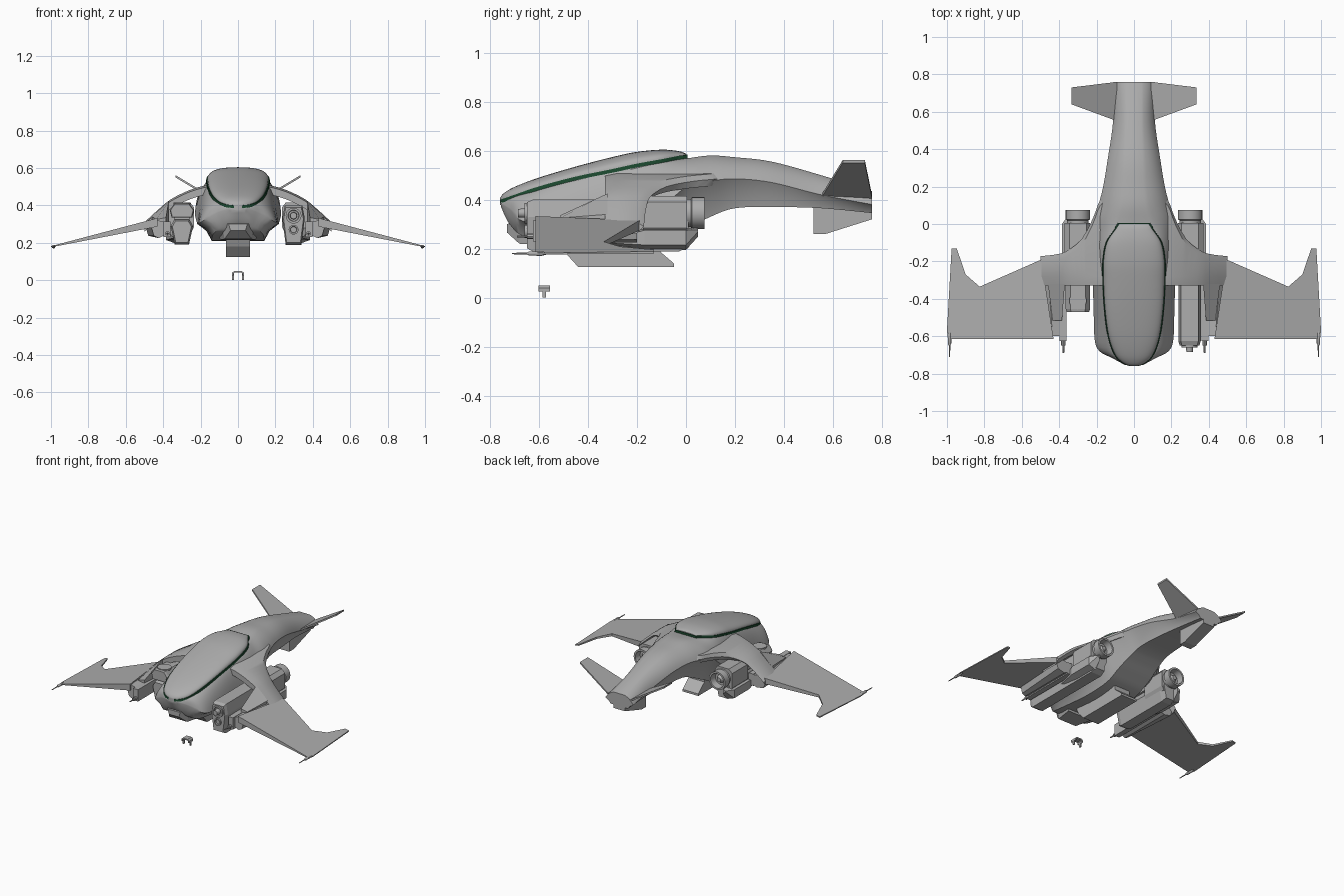
import bpy, bmesh, math

if "Cube" in bpy.data.objects:
    bpy.data.objects.remove(bpy.data.objects["Cube"])


def material(name, rgb):
    m = bpy.data.materials.new(name)
    m.diffuse_color = (*rgb, 1)
    m.use_nodes = True
    m.node_tree.nodes["Principled BSDF"].inputs["Base Color"].default_value = m.diffuse_color
    return m


GREY = material("hull grey", (0.42, 0.42, 0.42))
GREEN = material("dark green trim", (0.012, 0.07, 0.03))


def loft(name, rings, mat=GREY, mirror=False, smooth=0):
    """Skin closed rings of points; smooth = largest angle (degrees) kept soft."""
    bm = bmesh.new()
    vs = [[bm.verts.new(p) for p in r] for r in rings]
    n = len(rings[0])
    for a, b in zip(vs, vs[1:]):
        for i in range(n):
            j = (i + 1) % n
            bm.faces.new((a[i], a[j], b[j], b[i]))
    bm.faces.new(vs[0])
    bm.faces.new(vs[-1])
    bmesh.ops.recalc_face_normals(bm, faces=bm.faces)
    if smooth:
        for f in bm.faces:
            f.smooth = True
        for e in bm.edges:
            e.smooth = e.calc_face_angle(0) < math.radians(smooth)
    me = bpy.data.meshes.new(name)
    bm.to_mesh(me)
    bm.free()
    me.materials.append(mat)
    ob = bpy.data.objects.new(name, me)
    bpy.context.collection.objects.link(ob)
    if mirror:
        ob.modifiers.new("mirror", 'MIRROR')
    return ob


def along_x(name, prof, x0, x1, **k):
    return loft(name, [[(x, y, z) for y, z in prof] for x in (x0, x1)], **k)


def along_y(name, prof, y0, y1, **k):
    return loft(name, [[(x, y, z) for x, z in prof] for y in (y0, y1)], **k)


def box(name, x0, x1, y0, y1, z0, z1, **k):
    return along_y(name, [(x0, z0), (x1, z0), (x1, z1), (x0, z1)], y0, y1, **k)


def turned(name, cx, cz, prof, seg=24, **k):
    """Round part about a y-directed axis from (y, radius) pairs."""
    return loft(name, [[(cx + r * math.cos(i * math.tau / seg), y, cz + r * math.sin(i * math.tau / seg))
                        for i in range(seg)] for y, r in prof], smooth=35, **k)


def spline(rows, n=5):
    """Catmull-Rom resampling of rows of numbers."""
    out = []
    for i in range(len(rows) - 1):
        p = [rows[max(0, min(len(rows) - 1, i + d))] for d in (-1, 0, 1, 2)]
        for s in range(n):
            t = s / n
            out.append([b + .5 * t * (c - a + t * (2 * a - 5 * b + 4 * c - d + t * (3 * (b - c) + d - a)))
                        for a, b, c, d in zip(*p)])
    return out + [list(rows[-1])]


def full(half, y):
    """Mirror a half section (top centre to bottom centre) into a ring."""
    return [(x, y, z) for x, z in half] + [(-x, y, z) for x, z in half[-2:0:-1]]


# Hull: y, deck half width, deck z, edge half width, edge z, belly half width, belly z
hull = [(-.755, .03, .393, .045, .385, .03, .37), (-.72, .09, .403, .11, .36, .08, .30),
        (-.66, .12, .425, .20, .31, .13, .25), (-.5, .145, .472, .215, .30, .14, .225),
        (-.3, .158, .518, .22, .31, .14, .21), (-.12, .145, .553, .23, .36, .13, .23),
        (0, .09, .568, .215, .45, .13, .28), (.1, .06, .58, .19, .475, .12, .33),
        (.2, .05, .573, .165, .485, .11, .365), (.35, .045, .555, .14, .47, .10, .37),
        (.55, .04, .50, .112, .42, .08, .365), (.76, .04, .435, .11, .38, .07, .345)]
rings = []
for y, cw, zt, w, ze, wb, zb in spline(hull):
    half = [(0, zt)]
    cx, cz = cw + (w - cw) * .7, zt - (zt - ze) * .25
    for i in range(9):
        t = i / 8
        half.append(((1 - t) ** 2 * cw + 2 * t * (1 - t) * cx + t * t * w,
                     (1 - t) ** 2 * zt + 2 * t * (1 - t) * cz + t * t * ze))
    half += [(wb + (w - wb) * .35, ze + (zb - ze) * .45), (wb, zb), (0, zb)]
    rings.append(full(half, y))
loft("hull", rings, smooth=40)

# Canopy dome and the green seam around it: y, half width, seam z, top z
canopy = [(-.76, .015, .398, .405), (-.745, .055, .402, .425), (-.70, .10, .418, .452),
          (-.6, .135, .452, .49), (-.45, .155, .492, .535), (-.3, .163, .523, .574),
          (-.2, .163, .545, .595), (-.1, .145, .563, .604), (-.03, .10, .577, .598),
          (0, .08, .582, .587)]
dome, seam = [], []
for y, w, zs, zt in spline(canopy, 4):
    half = [(w * math.sin(a) ** .85, zs + (zt - zs) * max(0, math.cos(a)) ** .85)
            for a in [i * math.pi / 20 for i in range(11)]]
    dome.append(full(half + [(w, zs - .02), (0, zs - .02)], y))
    seam.append(full([(0, zs + .002), (w + .005, zs + .002), (w + .006, zs - .013), (0, zs - .013)],
                     max(-.758, y * 1.0 + (.006 if y > -.02 else 0))))
loft("canopy", dome, smooth=40)
loft("canopy_seam", seam, GREEN)

# Chin under the nose
loft("chin", [[(sx * w, y, z) for sx, z in ((-1, a), (1, a), (.8, b), (-.8, b))]
              for y, w, a, b in ((-.73, .05, .30, .265), (-.68, .09, .32, .22), (-.55, .12, .32, .215))])

# Arched shoulders: x, front y, rear y, top z
sh = [(.12, -.33, .18, .515), (.18, -.33, .13, .505), (.22, -.33, .03, .495), (.28, -.33, -.08, .473),
      (.36, -.33, -.145, .432), (.42, -.33, -.163, .383), (.46, -.33, -.168, .347), (.50, -.33, -.172, .31)]
loft("shoulder", [[(x, f, z - .01), (x, f + .05, z), (x, r - .03, z), (x, r, z - .02),
                   (x, r - .03, z - .05), (x, f, z - .05)] for x, f, r, z in spline(sh, 3)],
     mirror=True, smooth=35)

# Forward arm sloping from the shoulder to the wing root
loft("shoulder_arm", [[(a, y, b), (c, y, b), (c, y, zo), (a, y, zi)] for y, a, c, b, zo, zi in
                      ((-.515, .385, .435, .30, .325, .335), (-.32, .37, .46, .30, .34, .425))], mirror=True)

# Wing root fairing and gun box
loft("wing_root", [[(.39, y, .31), (.395, y, .24), (.425, y, .225), (.47 + d, y, .238), (.485 + d, y, .29),
                    (.455 + d, y, .322)] for y, d in ((-.60, -.02), (-.2, .01))], mirror=True)
box("gun_box", .36, .398, -.625, -.2, .23, .315, mirror=True)
turned("root_gun", .377, .25, [(-.69, .004), (-.65, .005), (-.65, .012), (-.61, .012)], 10, mirror=True)

# Wings drooping outward, with forked trailing tips
plan = [(.43, -.615), (.995, -.615), (1, -.57), (.975, -.13), (.948, -.13), (.9, -.27), (.825, -.335), (.495, -.19)]
wz = lambda x: .322 - (x - .47) * .264
loft("wing", [[(x, y, wz(x) - k * (.006 + .07 * (1 - x))) for x, y in plan] for k in (0, 1)], mirror=True)
turned("wingtip_gun", .986, .18, [(-.71, .003), (-.65, .004), (-.64, .009), (-.59, .01), (-.57, .005)], 10,
       mirror=True)

# Tail fins, tail keel and belly keel
fin = [(.09, .55), (.335, .64), (.335, .73), (.09, .76)]
loft("tail_fin", [[(x, y, .415 + (x - .09) * .6 - k) for x, y in fin] for k in (0, .012)], mirror=True)
along_x("tail_keel", [(.52, .37), (.52, .26), (.57, .26), (.76, .32), (.76, .36)], -.045, .045)
along_x("belly_keel", [(-.51, .225), (-.49, .18), (-.44, .125), (-.05, .125), (-.05, .14), (-.12, .20),
                       (-.12, .25)], -.063, .063)

# Engine pods: the right one is long, the left one short and split
hexa = [(-.047, .40), (.047, .40), (.06, .33), (.042, .188), (-.042, .188), (-.06, .33)]


def pod(name, cx, prof, stations):
    cz = sum(z for _, z in prof) / len(prof)
    loft(name, [[(cx + x * s, y, cz + (z - cz) * s) for x, z in prof] for y, s in stations])


pod("right_pod", .297, hexa, ((-.65, .88), (-.625, 1), (-.03, 1), (.01, .85)))
turned("right_pod_upper_barrel", .297, .345, [(-.645, .042), (-.66, .042), (-.66, .03), (-.645, .027),
                                             (-.645, .02), (-.685, .017)])
turned("right_pod_lower_barrel", .297, .27, [(-.64, .026), (-.66, .026), (-.66, .018), (-.65, .016)])
pod("left_pod_upper", -.30, [(-.04, .41), (.04, .41), (.065, .375), (.055, .335), (-.055, .335), (-.065, .375)],
    ((-.47, .92), (-.455, 1), (0, 1)))
pod("left_pod_lower", -.30, [(-.04, .325), (.04, .325), (.06, .29), (.038, .19), (-.038, .19), (-.06, .29)],
    ((-.47, .85), (-.44, 1), (-.03, 1), (.01, .85)))
box("left_pod_core", -.34, -.26, -.42, 0, .30, .35)
loft("left_pod_hatch", [[(-.30 + .046 * math.cos(i * math.tau / 24), -.41 + .046 * math.sin(i * math.tau / 24), z)
                         for i in range(24)] for z in (.40, .415)])

# Engine rear housings, side flares and nozzles
along_y("engine_housing", [(.235, .39), (.255, .415), (.345, .415), (.372, .39), (.372, .285), (.35, .255),
                           (.25, .255), (.235, .285)], -.175, .005, mirror=True)
loft("engine_flare", [[(.33, y, b), (x, y, b + .02), (x, y, t - .01), (.33, y, t)] for y, x, b, t in
                      ((-.34, .345, .215, .235), (-.17, .385, .195, .285), (0, .385, .195, .285),
                       (.05, .35, .25, .285))], mirror=True)
turned("engine_nozzle", .30, .345, [(-.02, .058), (.02, .058), (.025, .065), (.075, .065), (.075, .052),
                                    (.03, .045), (.03, .028), (.055, .015)], mirror=True)

# Small detached clip below the nose
along_y("clip_arch", [(-.031, .025), (-.031, .04), (-.02, .05), (.02, .05), (.031, .04), (.031, .025),
                      (.024, .025), (.024, .036), (.017, .041), (-.017, .041), (-.024, .036), (-.024, .025)],
        -.602, -.556)
box("clip_leg", .022, .031, -.586, -.572, 0, .035, mirror=True)
